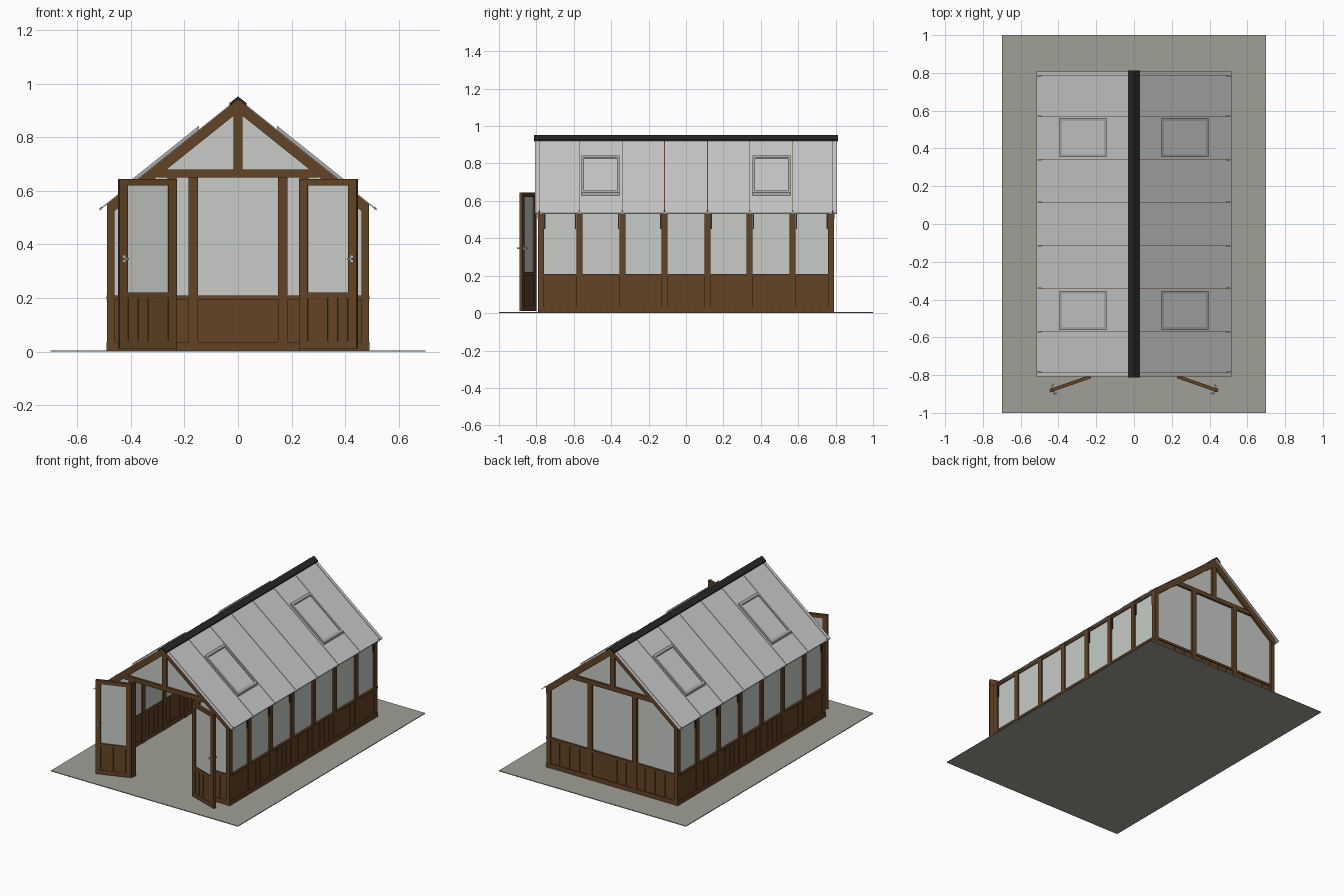
import bpy, bmesh, math
from mathutils import Matrix

cube = bpy.data.objects.get("Cube")
if cube:
    bpy.data.objects.remove(cube, do_unlink=True)


def material(name, r, g, b):
    m = bpy.data.materials.new(name)
    m.use_nodes = True
    m.diffuse_color = (r, g, b, 1)
    m.node_tree.nodes["Principled BSDF"].inputs["Base Color"].default_value = (r, g, b, 1)
    return m


WOOD = material("brown wood", .125, .057, .018)
GLASS = material("wall glass", .57, .60, .57)
ROOF = material("roof glazing", .60, .60, .60)
FRAME = material("grey frame", .42, .42, .42)
BLACK = material("black metal", .02, .02, .022)
SLAB = material("paving grey", .35, .35, .31)
STEEL = material("steel", .5, .5, .5)


def build(name, mat, prisms, matrix=None):
    """One object from prisms, each an x-z outline swept from y0 to y1."""
    bm = bmesh.new()
    for pts, y0, y1 in prisms:
        face = bm.faces.new([bm.verts.new((x, y0, z)) for x, z in pts])
        ext = bmesh.ops.extrude_face_region(bm, geom=[face])
        for v in ext["geom"]:
            if isinstance(v, bmesh.types.BMVert):
                v.co.y = y1
    bmesh.ops.recalc_face_normals(bm, faces=bm.faces)
    mesh = bpy.data.meshes.new(name)
    bm.to_mesh(mesh)
    bm.free()
    mesh.materials.append(mat)
    ob = bpy.data.objects.new(name, mesh)
    bpy.context.collection.objects.link(ob)
    if matrix:
        ob.matrix_world = matrix
    return ob


def box(x0, x1, y0, y1, z0, z1):
    return [(x0, z0), (x1, z0), (x1, z1), (x0, z1)], y0, y1


def roof_z(x):
    return .946 - .8 * abs(x)


def slope(s, x0, x1, y0, y1, lo, hi):
    """Bar lying along the roof pitch on side s."""
    return [(s * x0, roof_z(x0) + lo), (s * x1, roof_z(x1) + lo),
            (s * x1, roof_z(x1) + hi), (s * x0, roof_z(x0) + hi)], y0, y1


def boards(a, b, count):
    """Start and end of each board between a and b, with narrow grooves."""
    step = (b - a) / count
    return [(a + i * step + .0015, a + (i + 1) * step - .0015) for i in range(count)]


W, L = .49, .79            # half width and half length of the walls
BASE, SILL = .005, .21     # floor and sill heights
TIE0, TIE1 = .65, .68      # tie beam
half = [.115, .34, .57, .775]
posts = [-y for y in reversed(half)] + half

build("paving_slab", SLAB, [box(-.7, .7, -1, 1, 0, BASE)])

# Side walls
for s, side in ((1, "left"), (-1, "right")):
    build(side + "_posts", WOOD,
          [box(s * (W - .025), s * W, y - .016, y + .016, BASE, .548) for y in posts])
    build(side + "_rails", WOOD,
          [box(s * (W - .022), s * (W + .002), -L, L, BASE, .035),
           box(s * (W - .022), s * (W + .002), -L, L, SILL - .015, SILL),
           box(s * (W - .022), s * (W - .004), -L, L, .53, .545)])
    build(side + "_wall_glass", GLASS,
          [box(s * (W - .016), s * (W - .011), -L + .005, L - .005, SILL - .01, .54)])
    cladding = [box(s * (W - .015), s * (W - .009), -L, L, BASE, SILL)]
    for a, b in zip(posts, posts[1:]):
        cladding += [box(s * (W - .019), s * (W - .004), p, q, .03, SILL - .01)
                     for p, q in boards(a + .016, b - .016, 4)]
    build(side + "_cladding", WOOD, cladding)
    # Dark catches beside the post tops
    catches = []
    for y in posts:
        out = math.copysign(1, y) * (-1 if abs(y) > .7 else 1)
        catches.append(box(s * (W - .014), s * (W - .004), y + out * .017, y + out * .023, .45, .535))
    build(side + "_catches", BLACK, catches)

# Gable ends: rafters, tie beam, king post, corner posts
for e, end in ((-1, "front"), (1, "back")):
    y0, y1 = e * (L - .03), e * L
    frame = [box(-.30, .30, y0, y1, TIE0, TIE1), box(-.017, .017, y0, y1, TIE1, .92)]
    for s in (1, -1):
        frame.append(slope(s, 0, W, y0, e * (L + .003), -.052, -.005))
        frame.append(box(s * (W - .028), s * W, y0, y1, BASE, .53))
        post = .23 if e < 0 else .15
        frame.append(box(s * post, s * (post + .034), y0, y1, BASE, TIE0))
    build(end + "_gable_frame", WOOD, frame)
    g0, g1 = e * (L - .018), e * (L - .013)
    build(end + "_gable_glass", GLASS,
          [([(-.31, TIE1 - .01), (.31, TIE1 - .01), (0, roof_z(0) - .03)], g0, g1)])
    # Lower cladding and glass under the tie beam
    glass, wall = [], []
    spans = [(.25, .47), (-.47, -.25)] if e < 0 else [(-.47, -.17), (-.17, .17), (.17, .47)]
    for a, b in spans:
        glass.append(([(a, SILL - .01), (b, SILL - .01),
                       (b, min(TIE0 + .01, roof_z(b) - .03)),
                       (min(b, .33), TIE0 + .01), (max(a, -.33), TIE0 + .01),
                       (a, min(TIE0 + .01, roof_z(a) - .03))]
                      if abs(a) > .4 or abs(b) > .4 else
                      box(a, b, 0, 0, SILL - .01, TIE0 + .01)[0], g0, g1))
        wall += [box(a, b, y0, y1, BASE, .035),
                 box(a, b, y0, y1, SILL - .015, SILL),
                 box(a, b, g0, g1, BASE, SILL)]
        wall += [box(p, q, e * (L - .022), e * (L - .006), .03, SILL - .01)
                 for p, q in boards(a, b, 5 if b - a > .32 else 4)]
    build(end + "_wall_glass", GLASS, glass)
    build(end + "_cladding", WOOD, wall)

# Roof: rafters, glazing bays with narrow gaps, ridge cap
edges = [-.81] + [-.785 if y == -.775 else .785 if y == .775 else y for y in posts] + [.81]
for s, side in ((1, "left"), (-1, "right")):
    build(side + "_rafters", WOOD,
          [slope(s, 0, W, y - .014, y + .014, -.045, -.006) for y in posts])
    build(side + "_roof_glazing", ROOF,
          [slope(s, 0, .515, a + .0015, b - .0015, -.005, 0) for a, b in zip(edges, edges[1:])])
    build(side + "_eave_clips", STEEL,
          [slope(s, .508, .517, y - .005, y + .005, -.006, .003) for y in posts])
    # Roof vents
    for e, end in ((-1, "front"), (1, "back")):
        a, b = sorted((e * .355, e * .56))
        t = .014
        build(f"{side}_{end}_vent_frame", FRAME,
              [slope(s, .145, .395, a, a + t, -.001, .014),
               slope(s, .145, .395, b - t, b, -.001, .014),
               slope(s, .145, .145 + t, a + t, b - t, -.001, .014),
               slope(s, .395 - t, .395, a + t, b - t, -.001, .014)])
        build(f"{side}_{end}_vent_pane", ROOF,
              [slope(s, .145 + t, .395 - t, a + t, b - t, 0, .007)])
build("ridge_cap", BLACK, [slope(s, 0, .031, -.812, .812, -.004, .007) for s in (1, -1)])

# Double doors standing open
D = .228
for s, side in ((1, "left"), (-1, "right")):
    turn = (Matrix.Translation((s * .23, -.808, 0))
            @ Matrix.Rotation(-s * math.radians(19.2), 4, "Z"))
    t = .009
    parts = [box(0, s * .034, -t, t, .012, .645),
             box(s * (D - .034), s * D, -t, t, .012, .645),
             box(0, s * D, -t, t, .62, .645),
             box(0, s * D, -t, t, SILL - .01, SILL + .01),
             box(0, s * D, -t, t, .012, .04),
             box(0, s * D, -.002, .002, .012, SILL)]
    parts += [box(s * p, s * q, -.006, .006, .035, SILL)
              for p, q in boards(.034, D - .034, 4)]
    build(side + "_door", WOOD, parts, turn)
    build(side + "_door_glass", GLASS,
          [box(s * .03, s * (D - .03), -.0025, .0025, SILL, .625)], turn)
    build(side + "_door_handle", STEEL,
          [box(s * (D - .02), s * (D - .012), -.024, .024, .342, .350),
           box(s * (D - .032), s * (D - .012), -.026, -.021, .342, .350),
           box(s * (D - .032), s * (D - .012), .021, .026, .342, .350),
           box(s * (D - .022), s * (D - .010), -.011, .011, .334, .358)], turn)
